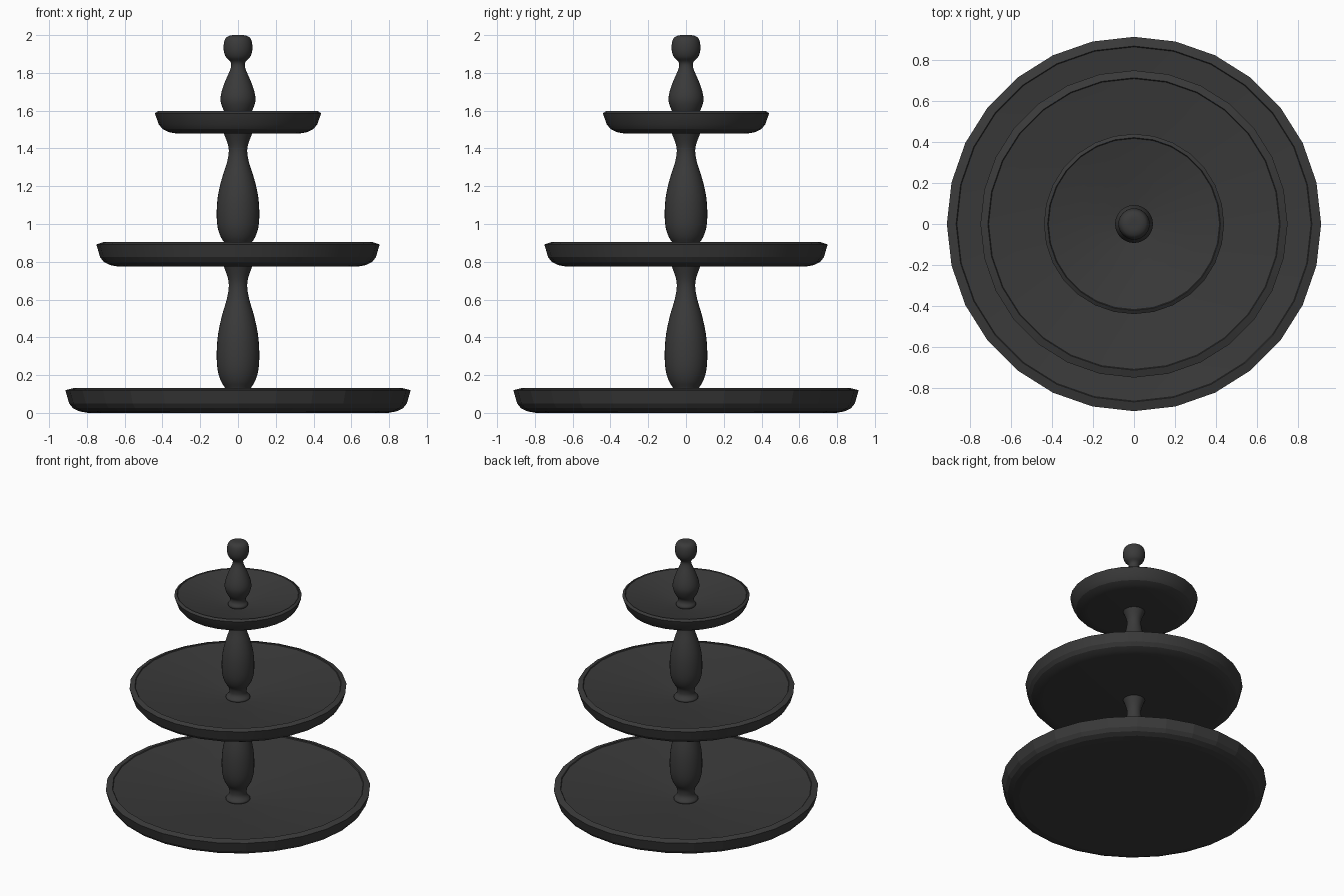
import bpy, bmesh, math

if "Cube" in bpy.data.objects:
    bpy.data.objects.remove(bpy.data.objects["Cube"])


dark = bpy.data.materials.new("dark_finish")
dark.diffuse_color = (0.042, 0.042, 0.042, 1)
dark.use_nodes = True
dark.node_tree.nodes["Principled BSDF"].inputs["Base Color"].default_value = dark.diffuse_color


def lathe(name, profile, sides, angle):
    """Revolve (radius, z) points around z; radius 0 becomes a pole."""
    bm = bmesh.new()
    rings = []
    for r, z in profile:
        if r == 0:
            rings.append([bm.verts.new((0, 0, z))] * sides)
        else:
            rings.append([bm.verts.new((r * math.cos(2 * math.pi * i / sides),
                                        r * math.sin(2 * math.pi * i / sides), z))
                          for i in range(sides)])
    for a, b in zip(rings, rings[1:]):
        for i in range(sides):
            j = (i + 1) % sides
            bm.faces.new(list(dict.fromkeys((a[i], a[j], b[j], b[i]))))
    bmesh.ops.recalc_face_normals(bm, faces=bm.faces)
    me = bpy.data.meshes.new(name)
    bm.to_mesh(me)
    bm.free()
    me.materials.append(dark)
    ob = bpy.data.objects.new(name, me)
    bpy.context.collection.objects.link(ob)
    bpy.ops.object.select_all(action='DESELECT')
    ob.select_set(True)
    bpy.context.view_layer.objects.active = ob
    bpy.ops.object.shade_smooth_by_angle(angle=math.radians(angle))
    return ob


def smooth_profile(pts, steps=3):
    """Catmull-Rom refinement of a turned profile."""
    p = [pts[0]] + pts + [pts[-1]]
    out = []
    for k in range(1, len(p) - 2):
        for s in range(steps):
            t = s / steps
            out.append(tuple(0.5 * (2 * b + (c - a) * t + (2 * a - 5 * b + 4 * c - d) * t * t
                                    + (3 * b - a - 3 * c + d) * t ** 3)
                             for a, b, c, d in zip(*p[k - 1:k + 3])))
    return out + [pts[-1]]


# Three round trays: flat base, rounded side, bevelled rim, shallow dished top
def tray(name, R, z, h, lip):
    outer = [(0, 0), (R - 0.12, 0), (R - 0.075, 0.008), (R - 0.04, 0.025),
             (R - 0.02, 0.05), (R, h - 0.012)]
    dish = [(R - lip, h), (R - lip - 0.004, h - 0.006), (0.05, 0.028), (0, 0.026)]
    lathe(name, [(r, z + dz) for r, dz in outer + dish], 28, 22 if lip < 0.04 else 10)


tray("bottom_tray", 0.914, 0.0, 0.132, 0.045)
tray("middle_tray", 0.75, 0.774, 0.13, 0.036)
tray("top_tray", 0.44, 1.478, 0.12, 0.018)

# Turned column, repeated between the trays
column = [(0.07, 0.0), (0.083, 0.012), (0.083, 0.024), (0.066, 0.045), (0.06, 0.067),
          (0.066, 0.105), (0.09, 0.145), (0.108, 0.205), (0.113, 0.29), (0.106, 0.39),
          (0.085, 0.49), (0.06, 0.575), (0.049, 0.64), (0.054, 0.69), (0.077, 0.755)]


def post(name, z0, z1):
    k = (z1 - z0) / 0.755
    pts = [(r, z0 + z * k) for r, z in smooth_profile(column)]
    lathe(name, [(0, z0)] + pts + [(0, z1)], 32, 50)


post("lower_column", 0.022, 0.78)
post("upper_column", 0.797, 1.483)

# Top handle with a ball finial
handle = [(0.058, 1.50), (0.068, 1.513), (0.068, 1.526), (0.056, 1.545), (0.056, 1.57),
          (0.075, 1.60), (0.092, 1.65), (0.087, 1.70), (0.066, 1.76), (0.044, 1.81),
          (0.036, 1.84), (0.042, 1.861), (0.063, 1.882), (0.075, 1.915), (0.075, 1.955),
          (0.064, 1.985), (0.04, 1.998), (0.015, 2.0)]
lathe("handle_finial", [(0, 1.50)] + smooth_profile(handle) + [(0, 2.0)], 32, 50)
